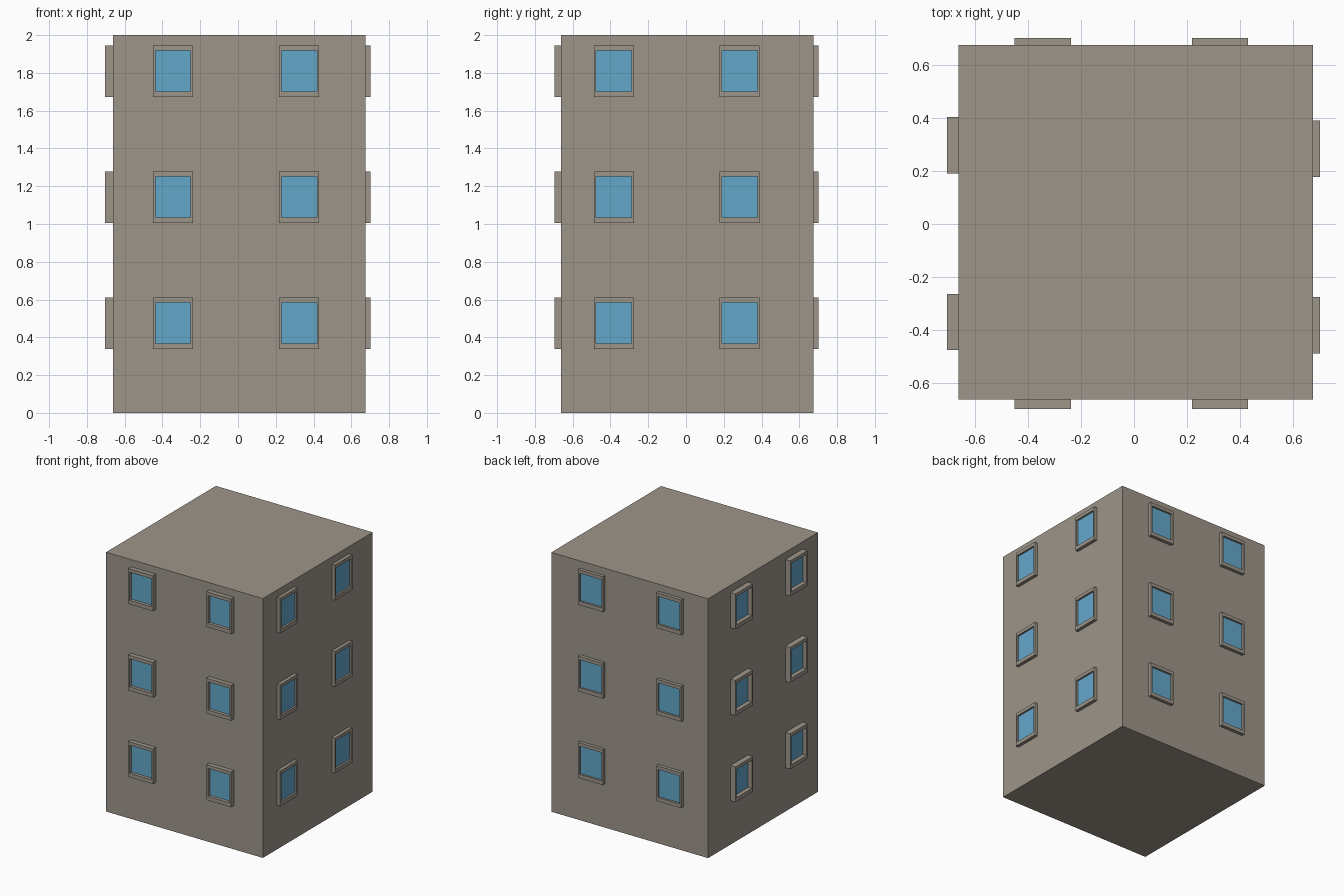
import bpy, bmesh
from math import pi
from mathutils import Matrix, Vector

if "Cube" in bpy.data.objects:
    bpy.data.objects.remove(bpy.data.objects["Cube"], do_unlink=True)


def material(name, colour):
    mat = bpy.data.materials.new(name)
    mat.use_nodes = True
    mat.diffuse_color = (*colour, 1)
    mat.node_tree.nodes["Principled BSDF"].inputs["Base Color"].default_value = (*colour, 1)
    return mat


stone = material("warm grey stone", (0.337, 0.301, 0.254))
glass = material("sky blue glass", (0.127, 0.392, 0.597))


def add_object(name, bm, *mats):
    mesh = bpy.data.meshes.new(name)
    bm.to_mesh(mesh)
    bm.free()
    for mat in mats:
        mesh.materials.append(mat)
    obj = bpy.data.objects.new(name, mesh)
    bpy.context.collection.objects.link(obj)
    return obj


def box(low, high):
    bm = bmesh.new()
    low, high = Vector(low), Vector(high)
    place = Matrix.Translation((low + high) / 2) @ Matrix.Diagonal((*(high - low), 1))
    bmesh.ops.create_cube(bm, size=1, matrix=place)
    return bm


# Solid building block
LOW, HIGH = -0.662, 0.676
add_object("building_walls", box((LOW, LOW, 0), (HIGH, HIGH, 2)), stone)

# Window: a box facing -y with a recessed glass face
WIDTH, HEIGHT = 0.212, 0.272
SIDE, SILL, LINTEL = 0.018, 0.030, 0.026


def window(name, centre, bottom, wall, out, recess, angle):
    half = WIDTH / 2
    bm = box((centre - half, -wall - out, bottom),
             (centre + half, -wall + 0.02, bottom + HEIGHT))
    pane = min(bm.faces, key=lambda f: f.calc_center_median().y)
    bmesh.ops.inset_individual(bm, faces=[pane], thickness=SIDE)
    # Taller sill and lintel, then push the pane into the frame
    for v in pane.verts:
        above = v.co.z > bottom + HEIGHT / 2
        v.co.z = bottom + HEIGHT - LINTEL if above else bottom + SILL
    walls = bmesh.ops.extrude_discrete_faces(bm, faces=[pane])
    pane = walls["faces"][0]
    bmesh.ops.translate(bm, verts=pane.verts, vec=(0, recess, 0))
    pane.material_index = 1
    bm.transform(Matrix.Rotation(angle, 4, "Z"))
    add_object(name, bm, stone, glass)


# Side: turn, wall distance, projection, recess, window centres along the wall
sides = {
    "front": (0, -LOW, 0.035, 0.025, (-0.344, 0.324)),
    "right": (pi / 2, HIGH, 0.026, 0.015, (-0.382, 0.284)),
    "back": (pi, HIGH, 0.026, 0.015, (-0.324, 0.344)),
    "left": (-pi / 2, -LOW, 0.043, 0.033, (-0.297, 0.370)),
}
for side, (angle, wall, out, recess, centres) in sides.items():
    for floor in range(3):
        for column, centre in enumerate(centres):
            window(f"{side}_window_{floor + 1}_{column + 1}", centre,
                   0.338 + floor * 0.667, wall, out, recess, angle)
